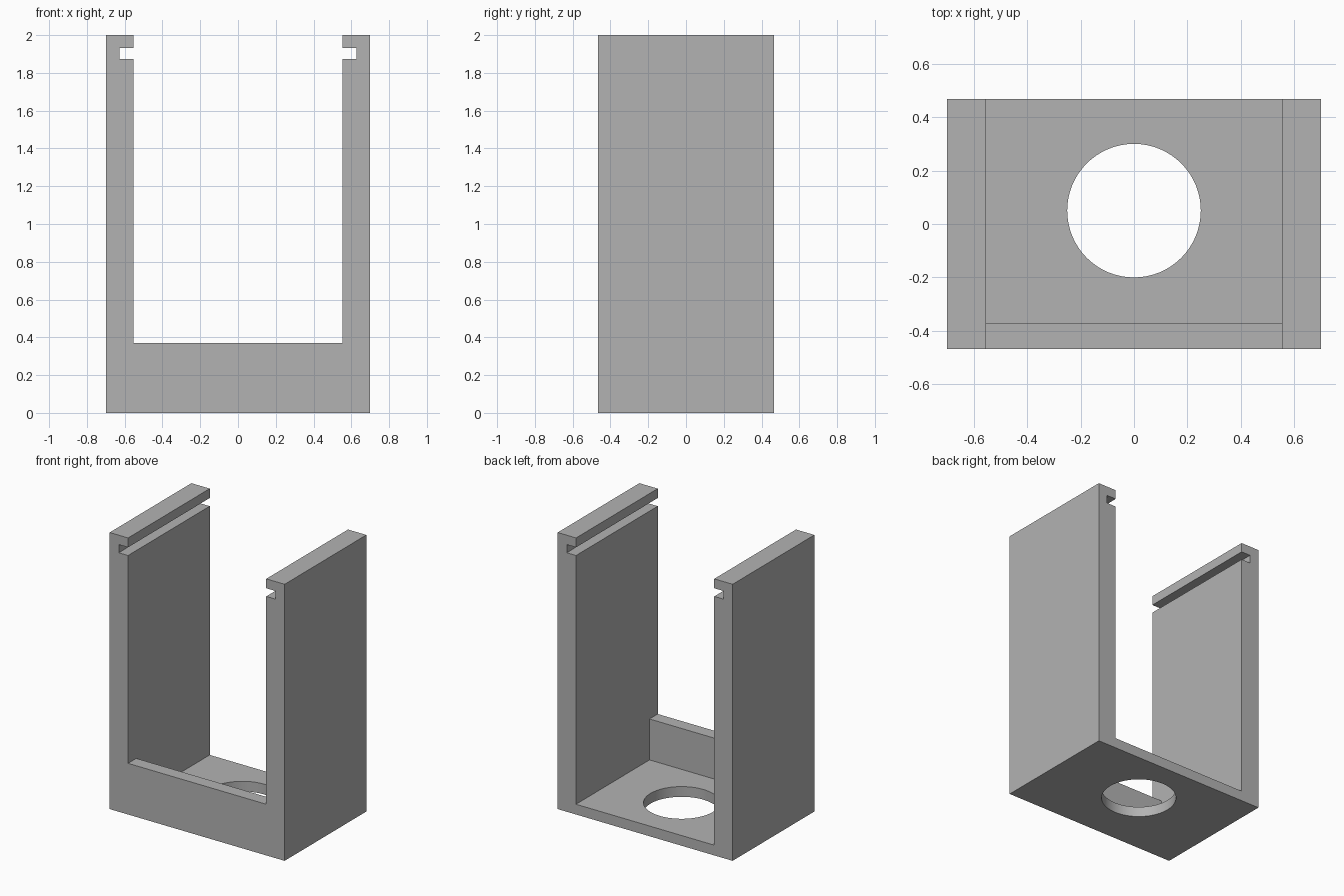
import bpy
import bmesh
from mathutils import Matrix

cube = bpy.data.objects.get("Cube")
if cube:
    bpy.data.objects.remove(cube, do_unlink=True)

# Overall half sizes and inner dimensions
HX, HY, TOP = 0.7, 0.467, 2.0
INNER, SLOT = 0.553, 0.627
FLOOR, LIP, LIP_Y = 0.074, 0.37, -0.373
SLOT_LOW, SLOT_HIGH = 1.873, 1.932

grey = bpy.data.materials.new("light_grey")
grey.use_nodes = True
colour = (0.45, 0.45, 0.45, 1)
grey.diffuse_color = colour
grey.node_tree.nodes["Principled BSDF"].inputs["Base Color"].default_value = colour


def extrude_profile(name, half, y0, y1):
    """Mirror a half profile in x and extrude it along y."""
    points = half + [(-x, z) for x, z in reversed(half)]
    bm = bmesh.new()
    face = bm.faces.new([bm.verts.new((x, y0, z)) for x, z in points])
    extruded = bmesh.ops.extrude_face_region(bm, geom=[face])["geom"]
    moved = [v for v in extruded if isinstance(v, bmesh.types.BMVert)]
    bmesh.ops.translate(bm, verts=moved, vec=(0, y1 - y0, 0))
    bmesh.ops.recalc_face_normals(bm, faces=bm.faces)
    return finish(name, bm)


def finish(name, bm):
    mesh = bpy.data.meshes.new(name)
    bm.to_mesh(mesh)
    bm.free()
    obj = bpy.data.objects.new(name, mesh)
    bpy.context.collection.objects.link(obj)
    mesh.materials.append(grey)
    return obj


def boolean(target, other, operation):
    mod = target.modifiers.new(other.name, "BOOLEAN")
    mod.operation = operation
    mod.solver = "EXACT"
    mod.object = other
    other.hide_render = True
    bpy.context.view_layer.objects.active = target
    bpy.ops.object.modifier_apply(modifier=mod.name)
    bpy.data.objects.remove(other, do_unlink=True)


def wall_profile(floor):
    """Half of the U section, with the slot near the wall top."""
    return [(HX, 0), (HX, TOP), (INNER, TOP), (INNER, SLOT_HIGH),
            (SLOT, SLOT_HIGH), (SLOT, SLOT_LOW), (INNER, SLOT_LOW),
            (INNER, floor)]


# Slotted U bracket: thin floor behind, raised lip at the front
bracket = extrude_profile("slotted_bracket", wall_profile(FLOOR), LIP_Y, HY)
front = extrude_profile("front_lip", wall_profile(LIP), -HY, LIP_Y)
boolean(bracket, front, "UNION")

# Round hole through the floor
bm = bmesh.new()
bmesh.ops.create_cone(bm, cap_ends=True, segments=64, radius1=0.25,
                      radius2=0.25, depth=0.4,
                      matrix=Matrix.Translation((0, 0.05, 0)))
hole = finish("hole_cutter", bm)
boolean(bracket, hole, "DIFFERENCE")

# Smooth the hole wall, keep the edges sharp
bpy.ops.object.select_all(action="DESELECT")
bracket.select_set(True)
bpy.context.view_layer.objects.active = bracket
bpy.ops.object.shade_smooth_by_angle()
